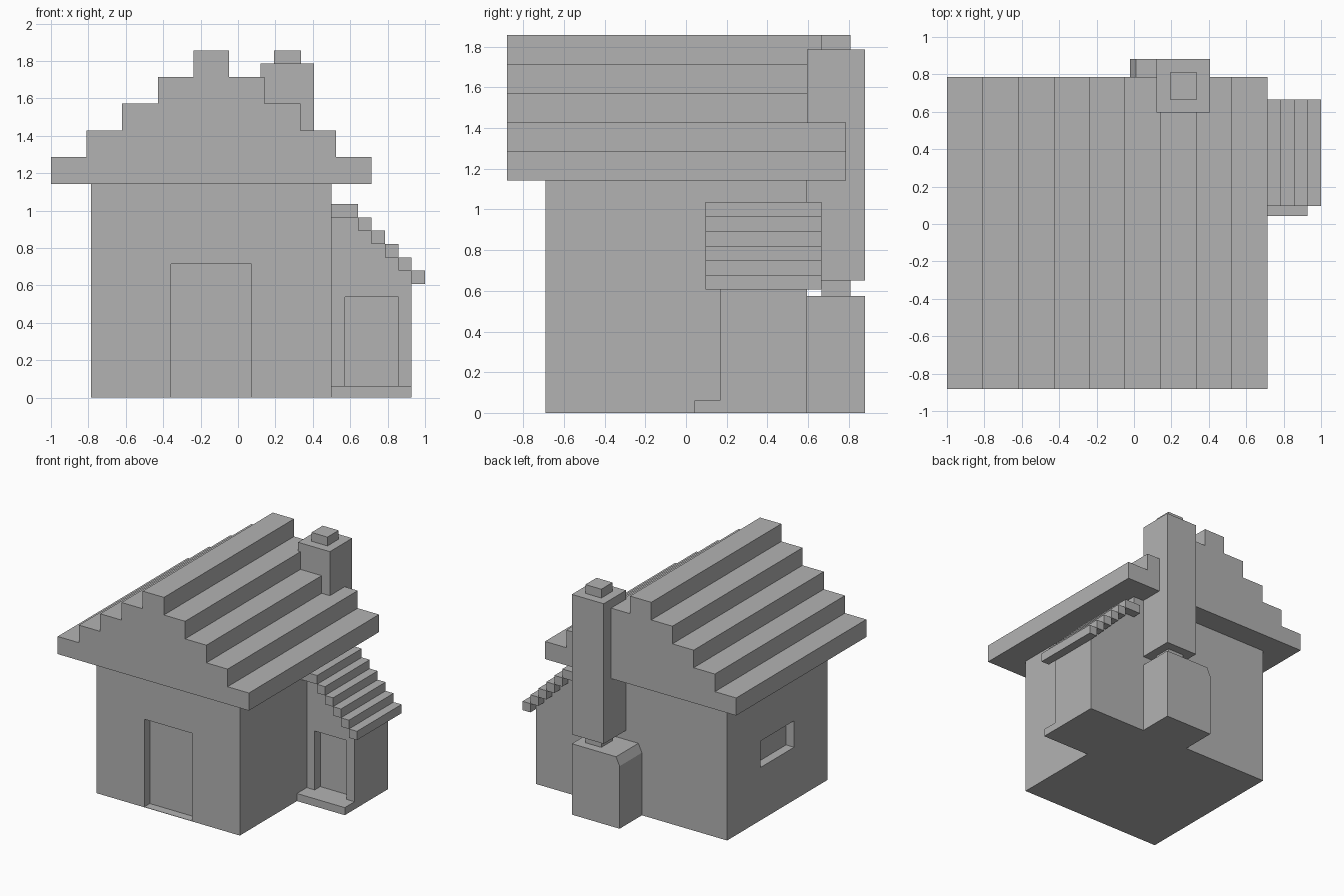
import bpy
import bmesh

old = bpy.data.objects.get("Cube")
if old:
    bpy.data.objects.remove(old, do_unlink=True)

U = 1 / 14            # building module
FRONT = -29 / 3       # front wall of the house, in modules
BACK = FRONT + 18     # back wall
EAVE = 8 / 3          # roof overhang and tread width

grey = bpy.data.materials.new("plain_grey")
grey.use_nodes = True
colour = (0.45, 0.45, 0.45, 1)
grey.diffuse_color = colour
grey.node_tree.nodes["Principled BSDF"].inputs["Base Color"].default_value = colour


def extrude_profile(name, points, y0, y1):
    """Solid made from an x-z outline pulled along y, in modules."""
    bm = bmesh.new()
    face = bm.faces.new([bm.verts.new((x * U, y0 * U, z * U)) for x, z in points])
    pulled = bmesh.ops.extrude_face_region(bm, geom=[face])["geom"]
    verts = [v for v in pulled if isinstance(v, bmesh.types.BMVert)]
    bmesh.ops.translate(bm, verts=verts, vec=(0, (y1 - y0) * U, 0))
    bmesh.ops.recalc_face_normals(bm, faces=bm.faces)
    mesh = bpy.data.meshes.new(name)
    bm.to_mesh(mesh)
    bm.free()
    mesh.materials.append(grey)
    obj = bpy.data.objects.new(name, mesh)
    bpy.context.scene.collection.objects.link(obj)
    return obj


def box(name, x, y, z):
    outline = [(x[0], z[0]), (x[1], z[0]), (x[1], z[1]), (x[0], z[1])]
    return extrude_profile(name, outline, *y)


def recess(obj, x, y, z):
    """Cut a shallow opening into a wall."""
    cutter = box("recess_cutter", x, y, z)
    cutter.hide_render = True
    mod = obj.modifiers.new("recess", "BOOLEAN")
    mod.operation = "DIFFERENCE"
    mod.solver = "EXACT"
    mod.object = cutter
    bpy.context.view_layer.objects.active = obj
    bpy.ops.object.modifier_apply(modifier=mod.name)
    bpy.data.objects.remove(cutter, do_unlink=True)


# House walls with front door and side window
walls = box("house_walls", (-11, 7), (FRONT, BACK), (0, 16))
recess(walls, (-5, 1), (FRONT - 1, FRONT + 1), (0.04, 10))
recess(walls, (-12, -10), (FRONT + 6, FRONT + 12), (6, 9))

# Stepped main roof, one solid outline
right, left = [], []
for i in range(5):
    for z in (16 + 2 * i, 18 + 2 * i):
        right.append((10 - EAVE * i, z))
        left.append((-14 + EAVE * i, z))
extrude_profile("main_roof", right + left[::-1], FRONT - EAVE, BACK + EAVE)

# Annex walls rising in steps beneath its roof
annex_front = FRONT + 12
outline = [(7, 0), (13, 0)]
for i in range(5):
    z = 9.5 + i
    outline += [(13 - i, z), (12 - i, z)]
outline[-1] = (7, 13.5)
annex = extrude_profile("annex_walls", outline, annex_front, BACK)
STEP_TOP = 0.86
recess(annex, (8, 12), (annex_front - 1, annex_front + 1), (STEP_TOP, 7.55))

# Annex doorstep
box("annex_doorstep", (7, 13), (annex_front - 1.75, annex_front), (0, STEP_TOP))

# Annex roof treads
for i in range(6):
    inner = 7 if i == 5 else 13 - i
    box(f"annex_roof_tread_{i + 1}", (inner, 14 - i),
        (annex_front - 1, BACK + 1), (8.5 + i, 9.5 + i))

# Chimney: bevelled base, narrow neck, stack and pot
base = [(-0.3, 0), (5.7, 0), (5.7, 8.05), (0.15, 8.05), (-0.3, 7.1)]
extrude_profile("chimney_base", base, BACK, BACK + 4)
box("chimney_neck", (2.7, 4.7), (BACK + 1, BACK + 3), (8.05, 9.1))
box("chimney_stack", (1.7, 5.7), (BACK, BACK + 4), (9.1, 25))
box("chimney_pot", (2.7, 4.7), (BACK + 1, BACK + 3), (25, 26))
